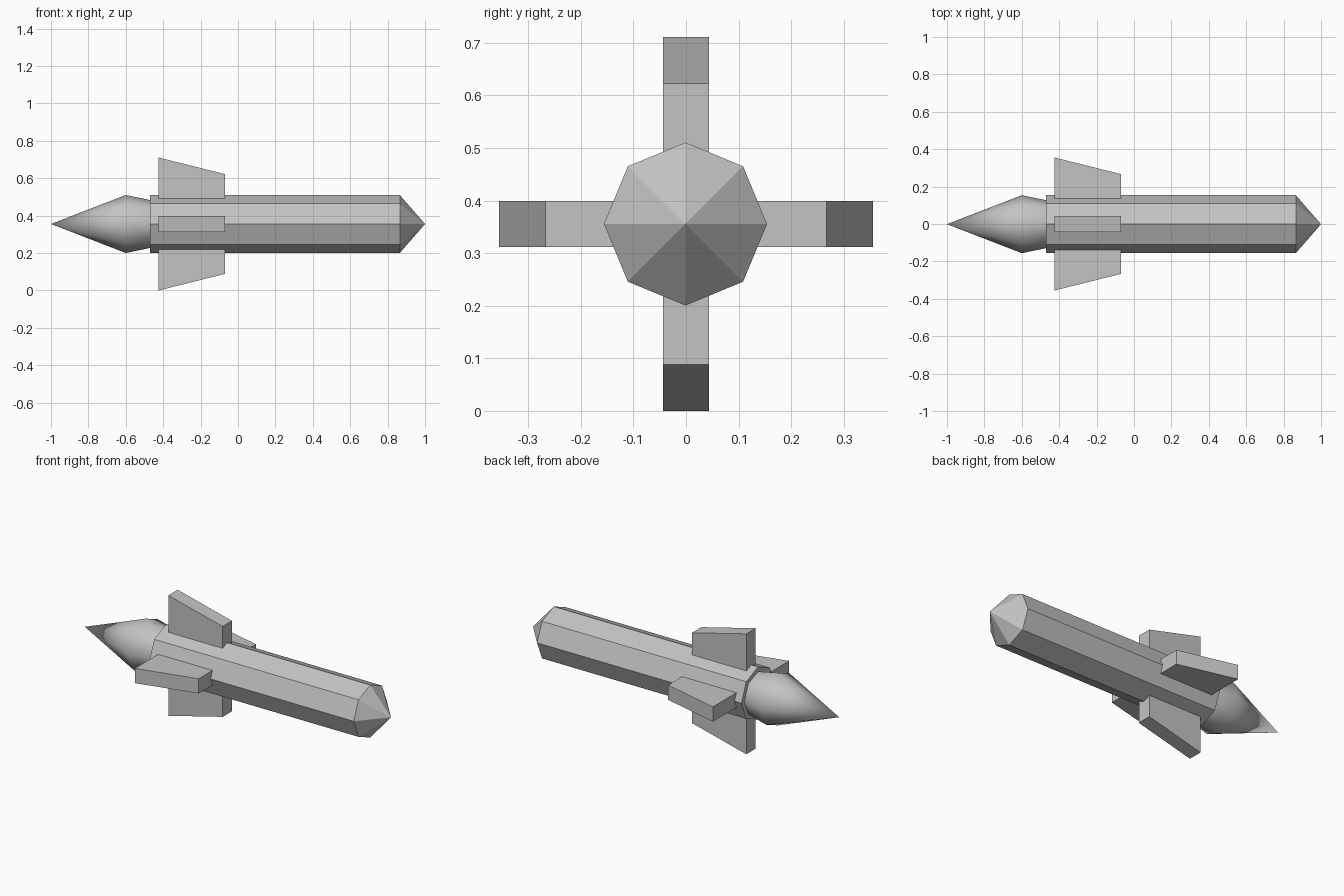
import bpy, bmesh, math
from mathutils import Matrix, Vector

if "Cube" in bpy.data.objects:
    bpy.data.objects.remove(bpy.data.objects["Cube"])

CY, CZ, R, SIDES = -0.001, 0.3555, 0.155, 8

grey = bpy.data.materials.new("light_grey")
grey.diffuse_color = (0.55, 0.55, 0.55, 1)
grey.use_nodes = True
grey.node_tree.nodes["Principled BSDF"].inputs["Base Color"].default_value = grey.diffuse_color


def finish(name, bm, smooth=False):
    bmesh.ops.recalc_face_normals(bm, faces=bm.faces[:])
    for f in bm.faces:
        f.smooth = smooth
    mesh = bpy.data.meshes.new(name)
    bm.to_mesh(mesh)
    bm.free()
    mesh.materials.append(grey)
    obj = bpy.data.objects.new(name, mesh)
    bpy.context.collection.objects.link(obj)
    return obj


def turned(name, profile, smooth=False):
    """Eight-sided solid along x from (x, radius) pairs; radius 0 is a point."""
    bm = bmesh.new()
    rings = []
    for x, r in profile:
        if r == 0:
            rings.append([bm.verts.new((x, CY, CZ))])
        else:
            angles = [2 * math.pi * i / SIDES for i in range(SIDES)]
            rings.append([bm.verts.new((x, CY + r * math.cos(a), CZ + r * math.sin(a)))
                          for a in angles])
    for a, b in zip(rings, rings[1:]):
        for i in range(SIDES):
            j = (i + 1) % SIDES
            quad = [a[i % len(a)], a[j % len(a)], b[j % len(b)], b[i % len(b)]]
            bm.faces.new(list(dict.fromkeys(quad)))
    if len(rings[0]) > 1:
        bm.faces.new(rings[0])
    return finish(name, bm, smooth)


# Faceted body with pointed nose
turned("body", [(-0.47, R), (0.865, R), (1.0, 0)])

# Smooth exhaust flame, open where it is buried in the body
turned("exhaust_flame", [(-1.0, 0), (-0.6, R), (-0.45, 0.124)], smooth=True)

# Four thick swept fins, rooted inside the body
outline = [(-0.425, 0.05), (-0.07, 0.05), (-0.07, 0.267), (-0.425, 0.3555)]
for k, side in enumerate(("top", "front", "bottom", "back")):
    bm = bmesh.new()
    base = bm.faces.new([bm.verts.new((x, -0.0435, z)) for x, z in outline])
    ext = bmesh.ops.extrude_face_region(bm, geom=[base])
    moved = [v for v in ext["geom"] if isinstance(v, bmesh.types.BMVert)]
    bmesh.ops.translate(bm, verts=moved, vec=(0, 0.087, 0))
    spin = Matrix.Rotation(k * math.pi / 2, 4, 'X')
    bm.transform(Matrix.Translation(Vector((0, 0, CZ))) @ spin)
    finish("fin_" + side, bm)
